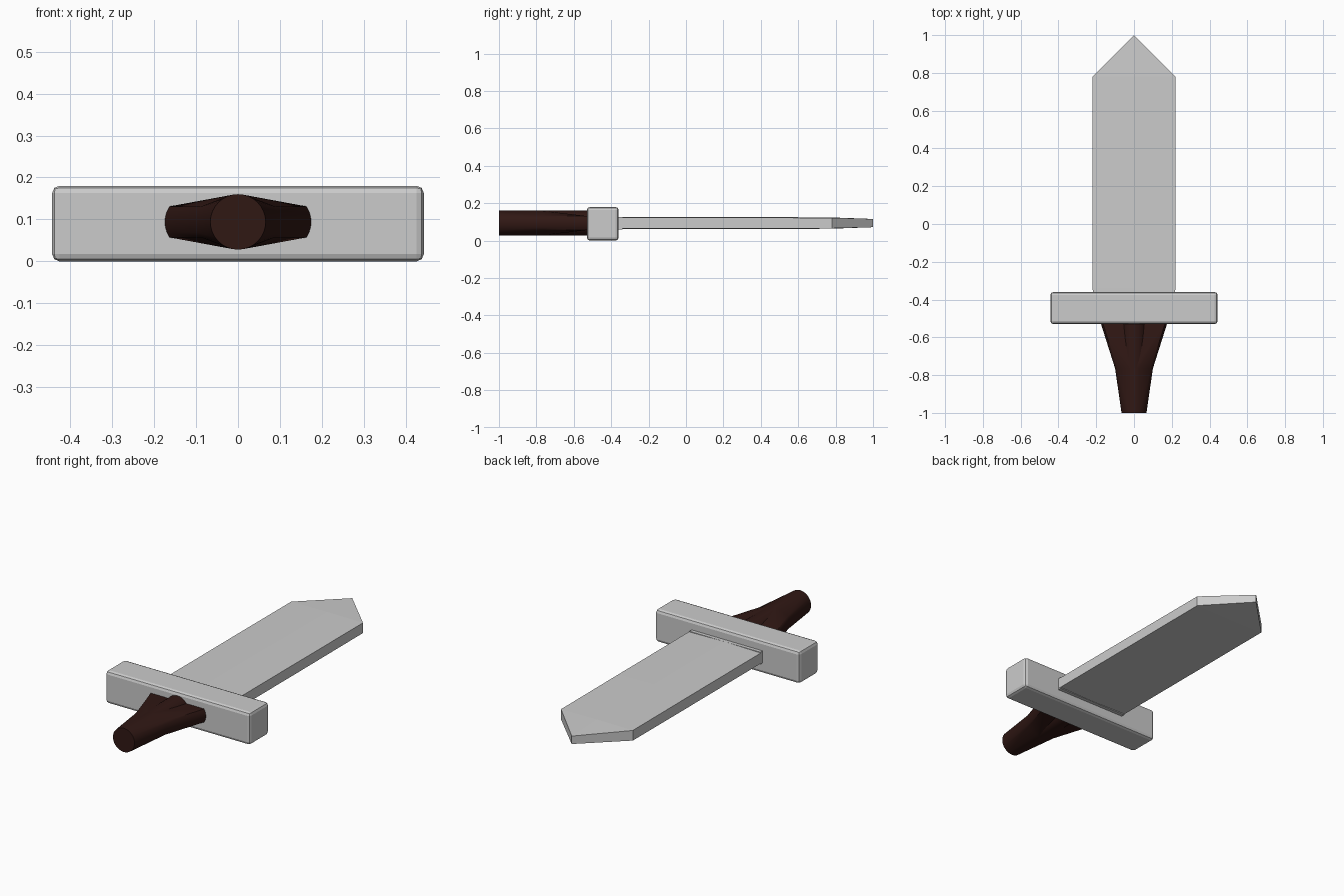
import bpy, bmesh, math

if "Cube" in bpy.data.objects:
    bpy.data.objects.remove(bpy.data.objects["Cube"])

ZC = 0.094  # height of the sword's central axis


def finish(bm, name):
    bmesh.ops.recalc_face_normals(bm, faces=bm.faces)
    mesh = bpy.data.meshes.new(name)
    bm.to_mesh(mesh)
    bm.free()
    obj = bpy.data.objects.new(name, mesh)
    bpy.context.collection.objects.link(obj)
    return obj


def box(name, x, y0, y1, z0, z1, bevel=0):
    bm = bmesh.new()
    bmesh.ops.create_cube(bm, size=1)
    for v in bm.verts:
        v.co = (v.co.x * 2 * x, y0 + (v.co.y + 0.5) * (y1 - y0), z0 + (v.co.z + 0.5) * (z1 - z0))
    if bevel:
        bmesh.ops.bevel(bm, geom=bm.edges[:], offset=bevel, segments=2, profile=0.5, affect='EDGES')
    return finish(bm, name)


# Crossguard and the collar seating the blade
box("crossguard", 0.443, -0.53, -0.36, 0.0, 0.18, 0.017)
box("blade_collar", 0.218, -0.37, -0.34, 0.06, 0.127)

# Blade: thin slab with a faint central ridge, thinning to the point
# stations: y, half width, half thickness at edge, half thickness at centre
stations = [(-0.35, 0.22, 0.029, 0.033), (0.28, 0.22, 0.029, 0.033), (0.78, 0.22, 0.028, 0.030)]
bm = bmesh.new()
rings = []
for y, w, e, c in stations:
    pts = [(-w, -e), (0, -c), (w, -e), (w, e), (0, c), (-w, e)]
    rings.append([bm.verts.new((x, y, ZC + z)) for x, z in pts])
for a, b in zip(rings, rings[1:]):
    for i in range(6):
        j = (i + 1) % 6
        bm.faces.new((a[i], a[j], b[j], b[i]))
bm.faces.new(rings[0])
lo, hi = (bm.verts.new((0, 1.0, ZC + s * 0.022)) for s in (-1, 1))
r = rings[-1]
for tri in ((r[0], r[1], lo), (r[1], r[2], lo), (r[3], r[4], hi), (r[4], r[5], hi),
            (r[2], r[3], hi, lo), (r[5], r[0], lo, hi)):
    bm.faces.new(tri)
finish(bm, "blade")

# Grip: round end, sides drawn outwards towards the guard
R, N = 0.066, 32
Y_END, Y_MID, Y_GUARD = -1.0, -0.765, -0.525


def ring(y, spread=0.0, wings_only=False):
    pts = []
    for i in range(N):
        a = 2 * math.pi * i / N
        x, z = R * math.cos(a), R * math.sin(a)
        side = abs(math.sin(a)) < 0.56
        if side:
            x += math.copysign(spread, x)
        if side or not wings_only:
            pts.append((x, y, ZC + z))
    return pts


bm = bmesh.new()
for pts in (ring(Y_END) + ring(Y_MID, 0.034), ring(Y_MID, 0.034) + ring(Y_GUARD, 0.11, True)):
    verts = [bm.verts.new(p) for p in pts]
    res = bmesh.ops.convex_hull(bm, input=verts)
    junk = {v for k in ("geom_interior", "geom_unused") for v in res[k]
            if isinstance(v, bmesh.types.BMVert)}
    bmesh.ops.delete(bm, geom=list(junk), context='VERTS')
# remove the hidden partition between the two sections
inner = [f for f in bm.faces if all(abs(v.co.y - Y_MID) < 1e-5 for v in f.verts)]
bmesh.ops.delete(bm, geom=inner, context='FACES')
bmesh.ops.remove_doubles(bm, verts=bm.verts[:], dist=1e-5)
# round core showing above the flared wings
a, b = ([bm.verts.new(p) for p in ring(y)] for y in (Y_MID, Y_GUARD))
for i in range(N):
    j = (i + 1) % N
    if max(abs(math.sin(2 * math.pi * k / N)) for k in (i, j)) > 0.56:
        bm.faces.new((a[i], a[j], b[j], b[i]))
grip = finish(bm, "grip")

mat = bpy.data.materials.new("dark_brown")
mat.diffuse_color = (0.03, 0.009, 0.007, 1)
mat.use_nodes = True
mat.node_tree.nodes["Principled BSDF"].inputs["Base Color"].default_value = mat.diffuse_color
grip.data.materials.append(mat)
bpy.ops.object.select_all(action='DESELECT')
grip.select_set(True)
bpy.context.view_layer.objects.active = grip
bpy.ops.object.shade_smooth_by_angle(angle=math.radians(30))
